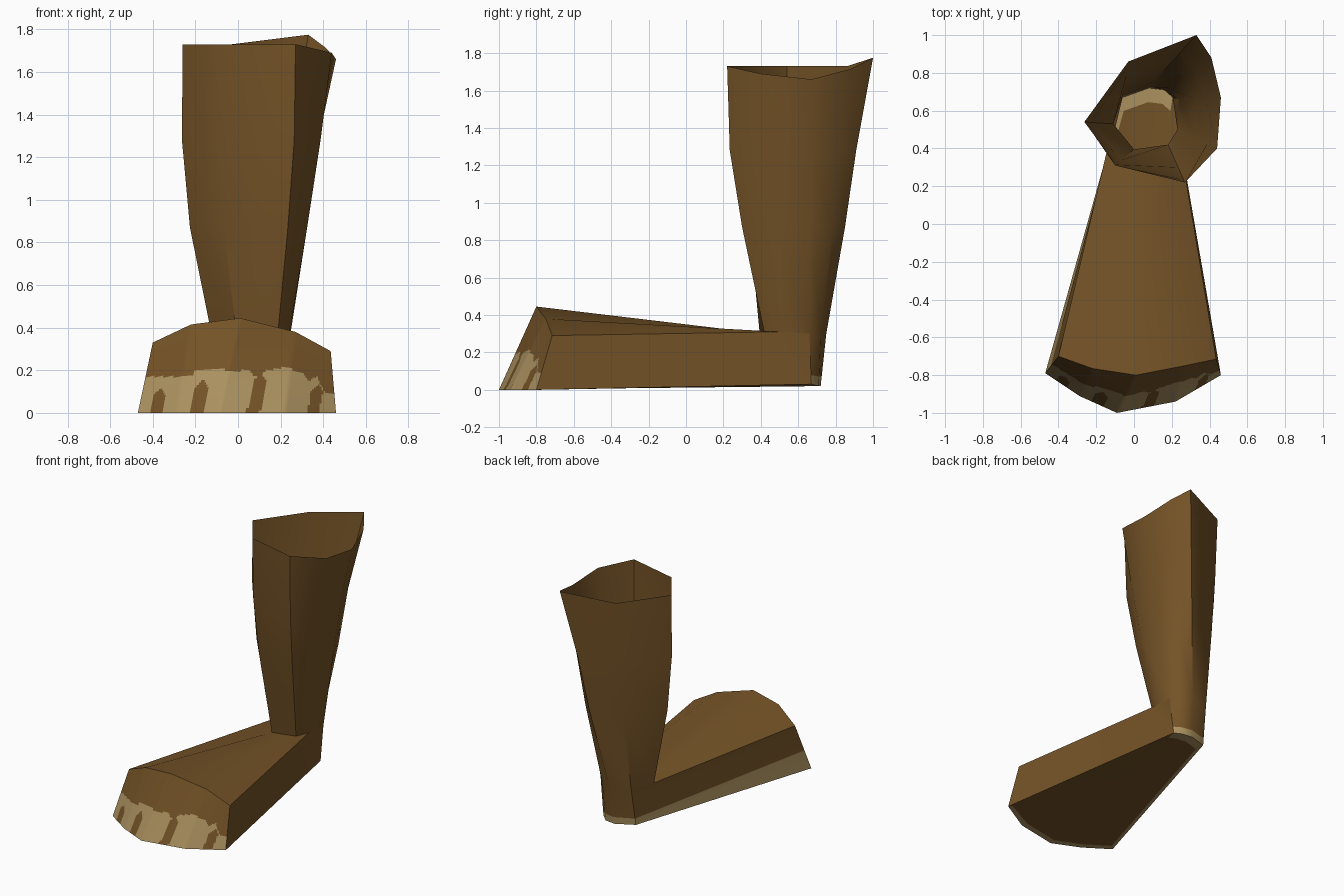
import bpy, bmesh
from mathutils import Vector as V

if "Cube" in bpy.data.objects:
    bpy.data.objects.remove(bpy.data.objects["Cube"])


def material(name, rgb):
    m = bpy.data.materials.new(name)
    m.diffuse_color = (*rgb, 1)
    m.use_nodes = True
    m.node_tree.nodes["Principled BSDF"].inputs["Base Color"].default_value = m.diffuse_color
    return m


BROWN = material("brown skin", (0.175, 0.086, 0.020))
TAN = material("tan nails and sole edge", (0.41, 0.285, 0.115))


def build(name, faces, inside):
    """faces: list of (points, material index); normals face away from 'inside'."""
    bm = bmesh.new()
    for pts, mat in faces:
        f = bm.faces.new([bm.verts.new(p) for p in pts])
        f.material_index = mat
    bmesh.ops.remove_doubles(bm, verts=bm.verts, dist=0.0005)
    bmesh.ops.recalc_face_normals(bm, faces=bm.faces)
    if sum(f.normal.dot(f.calc_center_median() - V(inside)) * f.calc_area() for f in bm.faces) < 0:
        bmesh.ops.reverse_faces(bm, faces=bm.faces)
    me = bpy.data.meshes.new(name)
    bm.to_mesh(me)
    bm.free()
    me.materials.append(BROWN)
    me.materials.append(TAN)
    me.shade_smooth()
    me.set_sharp_from_angle(angle=0.75)
    ob = bpy.data.objects.new(name, me)
    bpy.context.collection.objects.link(ob)


def along(pts, t):
    """Point at fraction t of a polyline with evenly weighted segments."""
    s = t * (len(pts) - 1)
    i = min(int(s), len(pts) - 2)
    return pts[i].lerp(pts[i + 1], s - i)


# Leg rings, in order: front right, front left, left, back left, back, back right, right, right front
ankle = [V(p) for p in [(.18, .42, .30), (0, .395, .29), (-.11, .53, .30), (-.05, .71, .30),
                        (.10, .75, .30), (.18, .72, .30), (.235, .66, .30), (.23, .50, .31)]]
rim = [V(p) for p in [(.27, .22, 1.73), (-.10, .31, 1.73), (-.26, .54, 1.73), (-.03, .86, 1.73),
                      (.33, 1.0, 1.775), (.41, .88, 1.715), (.46, .67, 1.66), (.44, .40, 1.69)]]


def mid_ring(z, factors):
    ring = [a.lerp(b, f) for a, b, f in zip(ankle, rim, factors)]
    return [V((p.x, p.y, z)) for p in ring]


rings = [ankle,
         mid_ring(.87, [.6, .65, .77, .5, .4, .4, .37, .45]),
         mid_ring(1.28, [.93, .95, 1.02, .8, .64, .63, .63, .75]),
         rim]
leg = []
for lo, hi in zip(rings, rings[1:]):
    for i in range(8):
        j = (i + 1) % 8
        leg.append(([lo[i], lo[j], hi[j], hi[i]], 0))

# Heel: back half of the ankle continued down, pale along the bottom
heel = [V(p) for p in [(-.06, .67, .03), (.08, .72, .02), (.16, .71, .02), (.205, .67, .03)]]
back = ankle[3:7]
pale = [h.lerp(a, .18) for h, a in zip(heel, back)]
for i in range(3):
    leg.append(([heel[i], heel[i + 1], pale[i + 1], pale[i]], 1))
    leg.append(([pale[i], pale[i + 1], back[i + 1], back[i]], 0))
build("leg", leg, (.1, .58, 1))

# Foot: bottom edge of the toes and ridge above them, left to right
toe_base = [V(p) for p in [(-.47, -.79, 0), (-.29, -.91, 0), (-.09, -1, 0), (.22, -.94, 0), (.46, -.80, 0)]]
ridge = [V(p) for p in [(-.40, -.70, .33), (-.22, -.765, .415), (.01, -.80, .445), (.27, -.75, .38), (.435, -.715, .29)]]
FR, FL, L, BL, B, BR, R, RF = ankle
strip_front = toe_base[0].lerp(ridge[0], .42)
foot = [
    ([ridge[0], ridge[1], FL, L], 0),
    ([ridge[1], ridge[2], FL], 0),
    ([ridge[2], ridge[3], FR, FL], 0),
    ([ridge[3], ridge[4], RF, FR], 0),
    ([ridge[4], toe_base[4], heel[3], RF], 0),
    ([RF, heel[3], R], 0),
    ([ridge[0], L, pale[0], strip_front], 0),
    ([L, BL, pale[0]], 0),
    ([strip_front, pale[0], heel[0], toe_base[0]], 1),
]
build("foot", foot, (.03, -.2, .12))

# Toes: fine front panel, pale nails below a wavy line with brown gaps
nail_top = [(-.48, .17), (-.22, .17), (-.2, .2), (-.07, .205), (-.03, .195), (.06, .2), (.08, .17), (.11, .18),
            (.13, .2), (.22, .215), (.3, .19), (.33, .15), (.37, .17), (.41, .09), (.48, .09)]
gaps = [(-.37, .028, .11), (-.18, .03, .15), (.085, .031, .18), (.365, .027, .13)]


def is_nail(c):
    for (x0, h0), (x1, h1) in zip(nail_top, nail_top[1:]):
        if x0 <= c.x < x1 and c.z > h0 + (h1 - h0) * (c.x - x0) / (x1 - x0):
            return 0
    for x, half, top in gaps:
        width = half * min(1, max(0, (top - c.z) / .03)) ** .5
        if abs(c.x - x - .2 * (c.z - .07)) < width:
            return 0
    return 1


NX, NZ = 100, 36
grid = [[along(toe_base, i / NX).lerp(along(ridge, i / NX), j / NZ) for j in range(NZ + 1)] for i in range(NX + 1)]
toes = []
for i in range(NX):
    for j in range(NZ):
        q = [grid[i][j], grid[i + 1][j], grid[i + 1][j + 1], grid[i][j + 1]]
        toes.append((q, is_nail(sum(q, V()) / 4)))
build("toes", toes, (0, -.5, .1))

# Sole: brown centre with a thin pale rim, except along the right edge
outline = toe_base + heel[::-1]
centre = V((.02, -.35, .008))
inner = [p.lerp(centre, .07) for p in outline]
inner[4] = outline[4].lerp(centre, .05)
sole = []
n = len(outline)
for i in range(n):
    k = (i + 1) % n
    sole.append(([outline[i], outline[k], inner[k], inner[i]], 0 if i == 4 else 1))
    sole.append(([inner[i], inner[k], centre], 0))
build("sole", sole, (0, -.2, .5))
